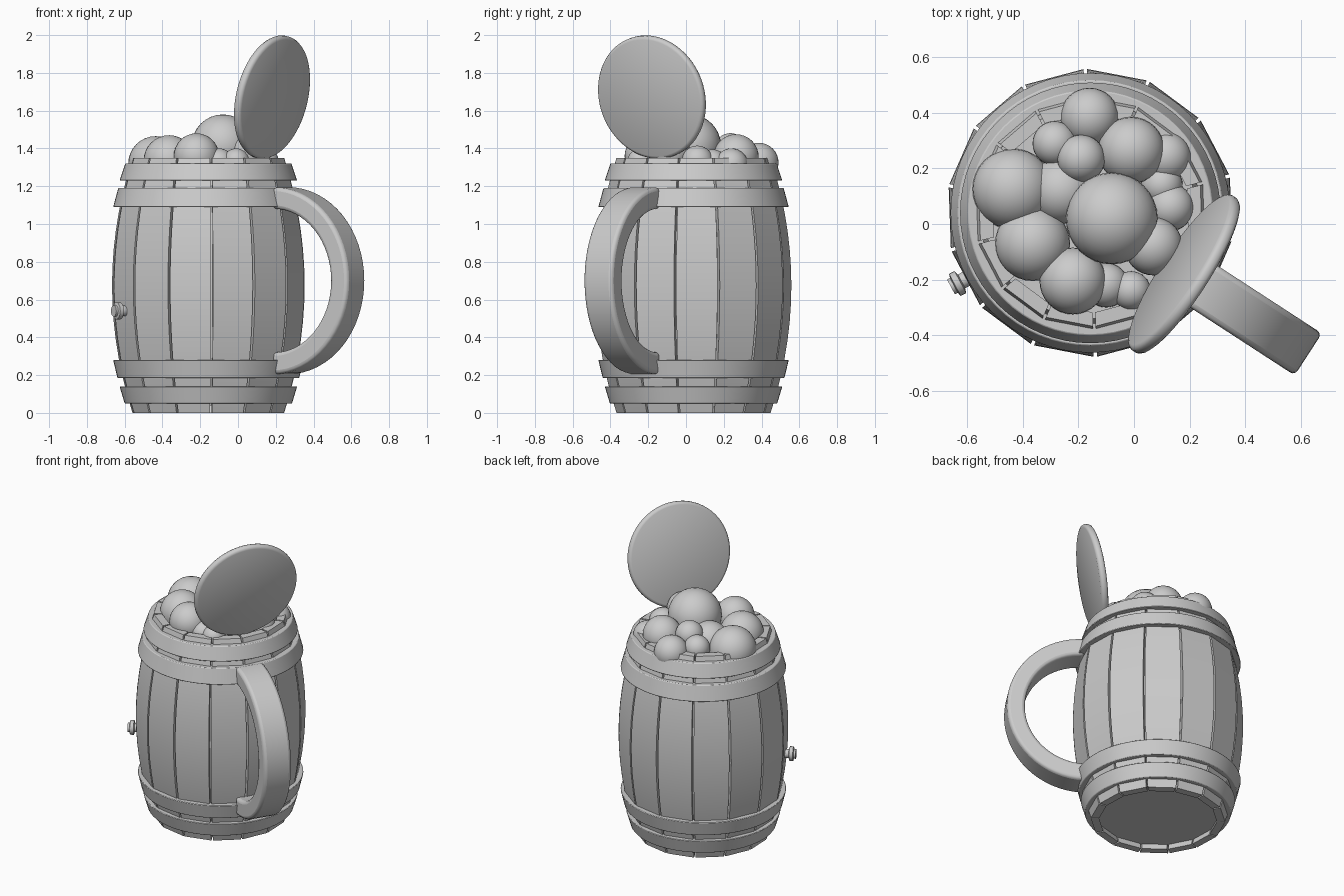
import bpy, bmesh, math
from mathutils import Vector, Matrix

if "Cube" in bpy.data.objects:
    bpy.data.objects.remove(bpy.data.objects["Cube"])

CX, CY = -0.157, 0.04           # barrel axis
HANDLE_ANGLE = math.radians(-33)
TAP_ANGLE = math.radians(208)


def finish(name, bm, smooth=35, bevel=0, segments=2):
    bmesh.ops.recalc_face_normals(bm, faces=bm.faces)
    me = bpy.data.meshes.new(name)
    bm.to_mesh(me)
    bm.free()
    ob = bpy.data.objects.new(name, me)
    bpy.context.collection.objects.link(ob)
    if smooth:
        bpy.ops.object.select_all(action='DESELECT')
        ob.select_set(True)
        bpy.context.view_layer.objects.active = ob
        bpy.ops.object.shade_smooth_by_angle(angle=math.radians(smooth))
    if bevel:
        mod = ob.modifiers.new("Bevel", 'BEVEL')
        mod.width, mod.segments = bevel, segments
        mod.limit_method = 'ANGLE'
        mod.angle_limit = math.radians(40)
    return ob


def bridge(bm, rings, closed=False):
    n = len(rings[0])
    pairs = list(zip(rings, rings[1:]))
    if closed:
        pairs.append((rings[-1], rings[0]))
    for a, b in pairs:
        for i in range(n):
            j = (i + 1) % n
            bm.faces.new((a[i], a[j], b[j], b[i]))
    if not closed:
        bm.faces.new(rings[0])
        bm.faces.new(rings[-1])


def lathe(name, profile, closed, n=64, matrix=None, **kw):
    bm = bmesh.new()
    rings = [[bm.verts.new((r * math.cos(2 * math.pi * i / n), r * math.sin(2 * math.pi * i / n), z))
              for i in range(n)] for r, z in profile]
    bridge(bm, rings, closed)
    bmesh.ops.transform(bm, matrix=matrix or Matrix.Translation((CX, CY, 0)), verts=bm.verts)
    return finish(name, bm, **kw)


def barrel_r(z):
    return 0.518 - 0.11 * abs((z - 0.675) / 0.675) ** 2


# Staves: 14 flat planks with narrow gaps
COUNT = 14
half = math.pi / COUNT - 0.012
heights = [1.35 * i / 14 for i in range(15)]
for k in range(COUNT):
    mid = math.radians(-88) + (k + 0.5) * 2 * math.pi / COUNT
    bm = bmesh.new()
    rings = []
    for z in heights:
        ring = []
        for d, s in ((0, -1), (0, 1), (0.05, 1), (0.05, -1)):
            r, a = barrel_r(z) - d, mid + s * half
            ring.append(bm.verts.new((CX + r * math.cos(a), CY + r * math.sin(a), z)))
        rings.append(ring)
    bridge(bm, rings)
    finish(f"stave_{k + 1}", bm)

# Inner drum closing the gaps, with recessed bottom and drink surface
lathe("inner_drum", [(barrel_r(z) - 0.04, z) for z in [0.04 + 1.27 * i / 12 for i in range(13)]], False)

# Four metal hoops
for i, (z0, z1, r0, r1) in enumerate([(0.05, 0.14, 0.443, 0.470), (0.185, 0.28, 0.481, 0.504),
                                      (1.09, 1.19, 0.504, 0.477), (1.23, 1.32, 0.470, 0.440)]):
    lathe(f"hoop_{i + 1}", [(r0, z0), (r1, z1), (r1 - 0.045, z1), (r0 - 0.045, z0)], True, bevel=0.004)

# Handle: rectangle swept along a half ellipse
out = Vector((math.cos(HANDLE_ANGLE), math.sin(HANDLE_ANGLE), 0))
side = Vector((-out.y, out.x, 0))
base = Vector((CX, CY, 0.70))
bm = bmesh.new()
rings = []
for i in range(33):
    t = math.pi * (i / 32 - 0.5)
    ring = []
    for (a, b), s in (((0.475, 0.495), 1), ((0.475, 0.495), -1), ((0.365, 0.38), -1), ((0.365, 0.38), 1)):
        p = base + out * (0.46 + a * math.cos(t)) + side * s * 0.09 + Vector((0, 0, b * math.sin(t)))
        ring.append(bm.verts.new(p))
    rings.append(ring)
bridge(bm, rings)
finish("handle", bm, smooth=40, bevel=0.02, segments=3)

# Open lid: round disc leaning outwards
axis = (out * math.cos(math.radians(12)) - Vector((0, 0, math.sin(math.radians(12))))).normalized()
rot = axis.to_track_quat('Z', 'Y').to_matrix().to_4x4()
lathe("lid", [(0.315, -0.023), (0.326, -0.018), (0.332, -0.008), (0.332, 0.008), (0.326, 0.018), (0.315, 0.023)],
      False, matrix=Matrix.Translation((0.18, -0.18, 1.672)) @ rot)

# Tap: stem with a wider collar
tdir = Vector((math.cos(TAP_ANGLE), math.sin(TAP_ANGLE), 0))
rot = tdir.to_track_quat('Z', 'Y').to_matrix().to_4x4()
lathe("tap", [(0.028, 0.46), (0.028, 0.525), (0.045, 0.53), (0.045, 0.552), (0.03, 0.556), (0.03, 0.568)],
      False, n=24, matrix=Matrix.Translation((CX, CY, 0.54)) @ rot)

# Foam bubbles: x, y, z, radius
foam = [(-0.436, 0.126, 1.32, 0.145), (-0.08, 0.02, 1.415, 0.165), (-0.16, 0.385, 1.325, 0.105),
        (-0.01, 0.265, 1.355, 0.12), (0.115, 0.24, 1.31, 0.09), (-0.19, 0.235, 1.395, 0.086),
        (-0.285, 0.29, 1.35, 0.08), (-0.26, 0.12, 1.33, 0.12), (-0.365, -0.07, 1.335, 0.135),
        (-0.22, -0.205, 1.36, 0.12), (0.07, -0.08, 1.38, 0.105), (-0.01, -0.24, 1.33, 0.07),
        (0.13, 0.06, 1.33, 0.085), (-0.10, -0.22, 1.32, 0.08), (0.10, 0.14, 1.32, 0.075)]
for i, (x, y, z, r) in enumerate(foam):
    bm = bmesh.new()
    bmesh.ops.create_uvsphere(bm, u_segments=32, v_segments=16, radius=r,
                              matrix=Matrix.Translation((x, y, z)))
    finish(f"foam_{i + 1}", bm)
